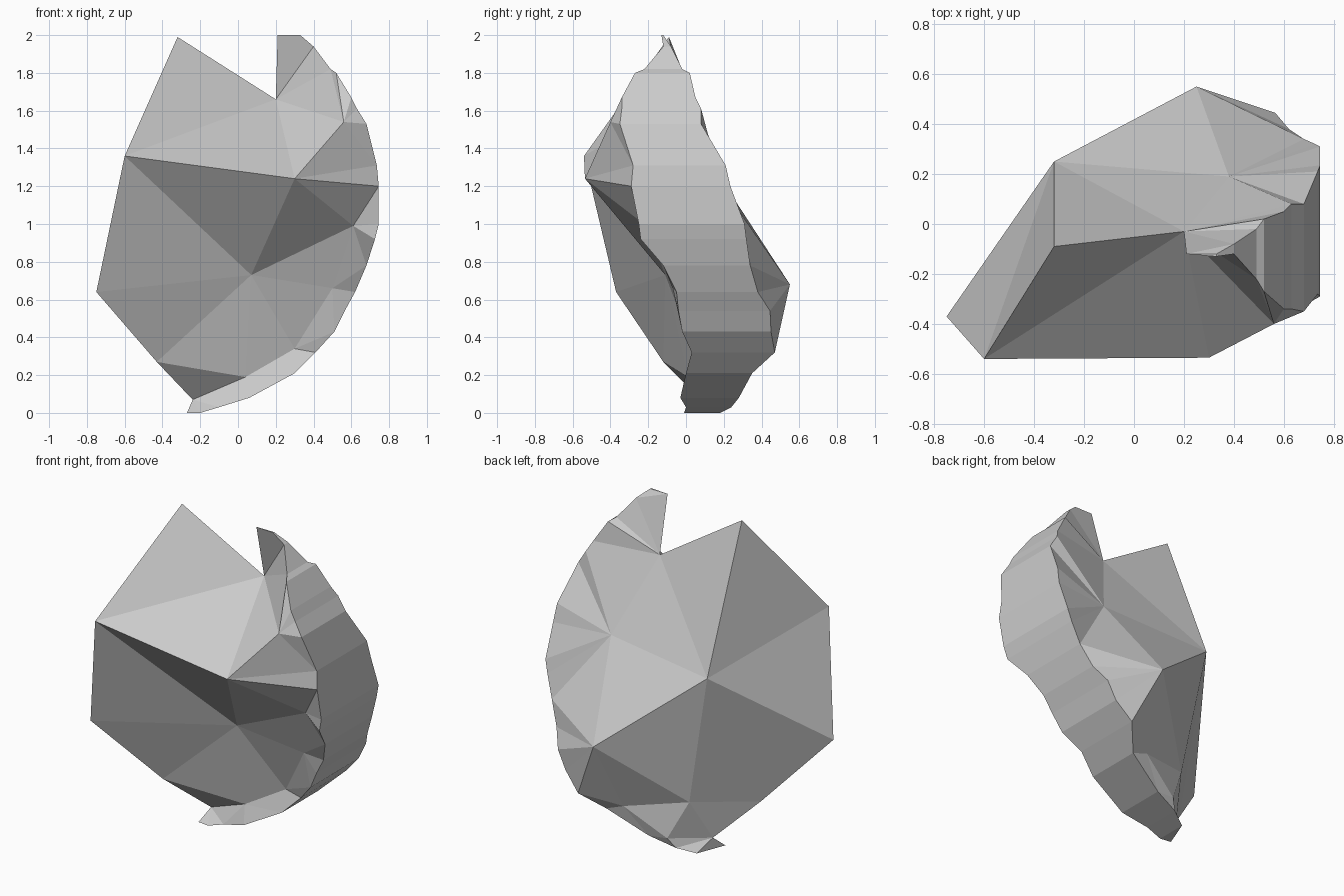
import bpy, bmesh
from mathutils import Vector
from mathutils.geometry import delaunay_2d_cdt

if "Cube" in bpy.data.objects:
    bpy.data.objects.remove(bpy.data.objects["Cube"])

# Curved right-hand wall: profile x, z with the front and back depth of its two rims
RIM = [
    (.21, 2.0, -.12, -.12), (.33, 2.0, -.13, -.12), (.40, 1.94, -.12, -.08),
    (.49, 1.82, -.22, -.02), (.52, 1.80, -.27, .02), (.60, 1.67, -.34, .05),
    (.63, 1.61, -.34, .08), (.68, 1.53, -.35, .08), (.735, 1.31, -.28, .21),
    (.745, 1.20, -.29, .235), (.745, 1.0, -.25, .31), (.725, .92, -.24, .32),
    (.68, .78, -.12, .34), (.62, .64, -.05, .38), (.565, .54, -.04, .445),
    (.51, .43, -.02, .45), (.41, .32, .03, .47), (.30, .21, 0, .35),
    (.06, .08, -.03, .28), (-.10, .03, 0, .24), (-.20, 0, -.01, .18),
    (-.27, 0, 0, 0),
]
# Sharp left outline shared by both sheets (x, y, z)
EDGE = {"G": (-.24, .08, .07), "E": (-.43, -.12, .27), "D": (-.75, -.37, .64),
        "A": (-.60, -.54, 1.36), "J": (-.32, -.09, 1.99), "I": (.20, -.03, 1.66)}
# Facet corners inside each sheet
FRONT = {"B": (.30, -.535, 1.24), "C": (.07, -.11, .73), "F": (.04, .01, .19),
         "H": (.56, -.40, 1.54), "K": (.61, -.21, .99), "W": (.50, -.07, .66),
         "X": (.30, .04, .34)}
BACK = {"M": (-.32, .25, 1.14), "P": (.25, .55, .68), "T": (.38, .19, 1.20),
        "Q": (-.17, .21, .32), "U": (.19, .34, .25), "V": (-.06, .27, .09)}
FRONT_RIDGES = "AI AB BI BC AC CD CE CF EF FG CX FX BK CK CW BH HI"
BACK_RIDGES = "MJ MI MA MD ME MQ MP MT PT TI PQ PU UQ UV VQ QE QG VG"

bm = bmesh.new()


def add_sheet(rim, inner, ridges):
    """Facet one side: triangulate in the x-z plane along the given ridges."""
    named = {**EDGE, **inner}
    pts = rim + list(named.values())
    index = {name: len(rim) + i for i, name in enumerate(named)}
    outline = list(range(len(rim) + len(EDGE)))[::-1]
    pairs = [(index[a], index[b]) for a, b in ridges.split()]
    flat = [Vector((p[0], p[2])) for p in pts]
    out, _, faces, orig, _, _ = delaunay_2d_cdt(flat, pairs, [outline], 1, 1e-5)
    verts = [bm.verts.new(pts[o[0]]) if o else None for o in orig]
    for f in faces:
        if all(verts[i] for i in f):
            bm.faces.new([verts[i] for i in f])


front_rim = [(x, yf, z) for x, z, yf, yb in RIM]
back_rim = [(x, yb, z) for x, z, yf, yb in RIM]
add_sheet(front_rim, FRONT, FRONT_RIDGES)
add_sheet(back_rim, BACK, BACK_RIDGES)

# Wall strip between the two rims
for i in range(len(RIM) - 1):
    corners = (front_rim[i], front_rim[i + 1], back_rim[i + 1], back_rim[i])
    bm.faces.new([bm.verts.new(c) for c in corners])

# Weld everything into one closed shard
bmesh.ops.remove_doubles(bm, verts=bm.verts[:], dist=1e-4)
bmesh.ops.recalc_face_normals(bm, faces=bm.faces[:])
mesh = bpy.data.meshes.new("rock_shard")
bm.to_mesh(mesh)
bm.free()
shard = bpy.data.objects.new("rock_shard", mesh)
bpy.context.collection.objects.link(shard)
